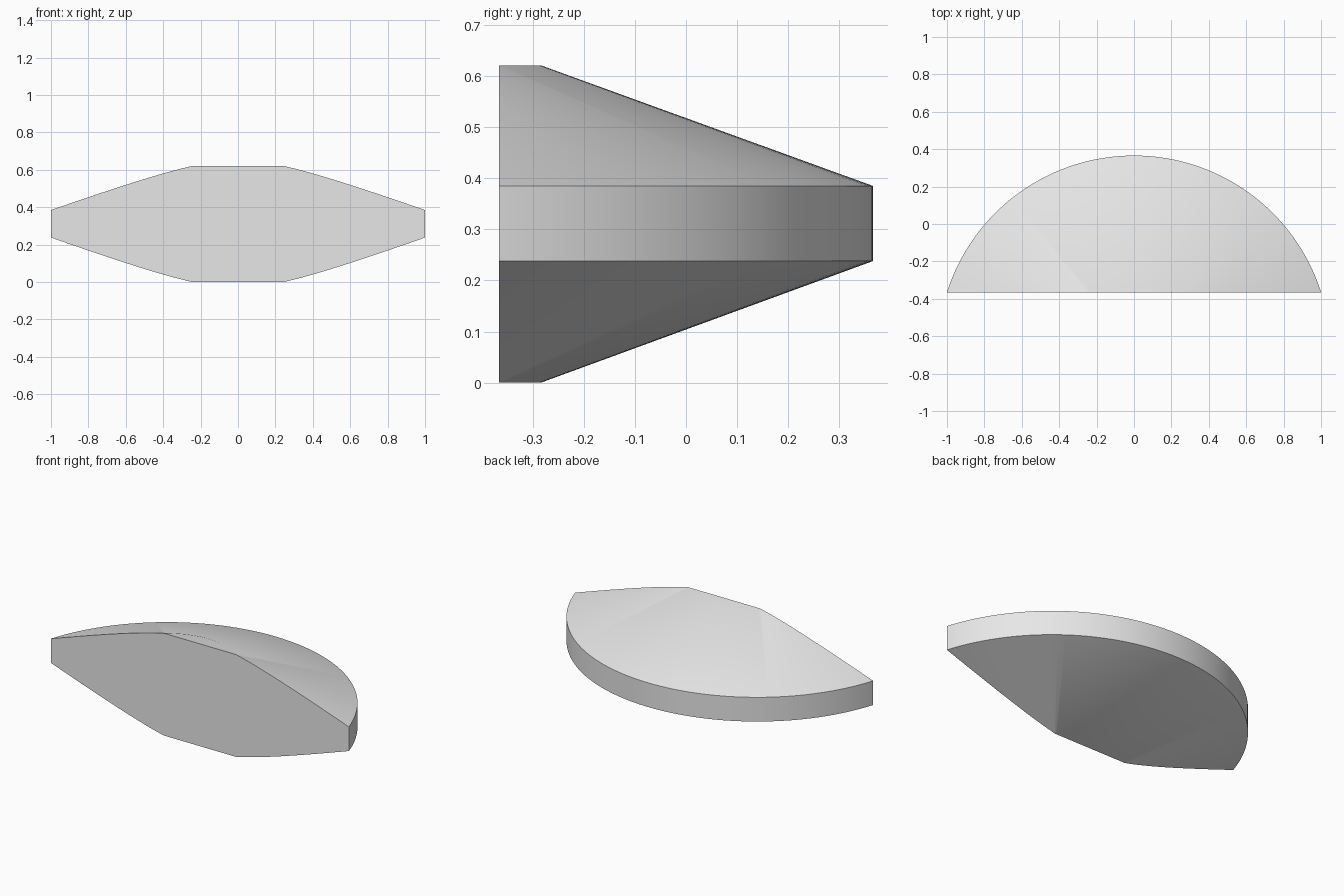
import bpy
import bmesh
import math
from mathutils import Vector

if "Cube" in bpy.data.objects:
    bpy.data.objects.remove(bpy.data.objects["Cube"], do_unlink=True)

HALF_DEPTH = 0.366                 # flat front face sits at -HALF_DEPTH
RADIUS = 1.05                      # outer rim radius
CAP_RADIUS = 0.40                  # small flat on top and bottom
AXIS_Y = HALF_DEPTH - RADIUS       # revolve axis lies in front of the cut
HEIGHT, RIM_LOW, RIM_HIGH = 0.621, 0.238, 0.385

# Single neutral material
grey = bpy.data.materials.new("light grey")
grey.use_nodes = True
colour = (0.8, 0.8, 0.8, 1.0)
grey.diffuse_color = colour
grey.node_tree.nodes["Principled BSDF"].inputs["Base Color"].default_value = colour

# Double-cone profile, revolved about the vertical axis
profile = [(0, 0), (CAP_RADIUS, 0), (RADIUS, RIM_LOW),
           (RADIUS, RIM_HIGH), (CAP_RADIUS, HEIGHT), (0, HEIGHT)]
bm = bmesh.new()
verts = [bm.verts.new((0, AXIS_Y + r, z)) for r, z in profile]
edges = [bm.edges.new(pair) for pair in zip(verts, verts[1:])]
bmesh.ops.spin(bm, geom=verts + edges, cent=Vector((0, AXIS_Y, 0)),
               axis=Vector((0, 0, 1)), angle=math.tau, steps=160)
bmesh.ops.remove_doubles(bm, verts=bm.verts[:], dist=0.0001)

# Slice off the front and close it with one flat face
cut = bmesh.ops.bisect_plane(
    bm, geom=bm.verts[:] + bm.edges[:] + bm.faces[:],
    plane_co=Vector((0, -HALF_DEPTH, 0)), plane_no=Vector((0, 1, 0)),
    clear_inner=True)
rim = [e for e in cut["geom_cut"] if isinstance(e, bmesh.types.BMEdge)]
bmesh.ops.holes_fill(bm, edges=rim, sides=0)

# Merge the flat caps into single faces
bmesh.ops.dissolve_limit(bm, angle_limit=0.001, verts=bm.verts[:], edges=bm.edges[:])
bmesh.ops.recalc_face_normals(bm, faces=bm.faces[:])

mesh = bpy.data.meshes.new("tapered_segment")
bm.to_mesh(mesh)
bm.free()
mesh.materials.append(grey)
segment = bpy.data.objects.new("tapered_segment", mesh)
bpy.context.collection.objects.link(segment)

# Smooth curved walls, crisp rim and front edges
bpy.ops.object.select_all(action='DESELECT')
segment.select_set(True)
bpy.context.view_layer.objects.active = segment
bpy.ops.object.shade_smooth_by_angle(angle=math.radians(30))
